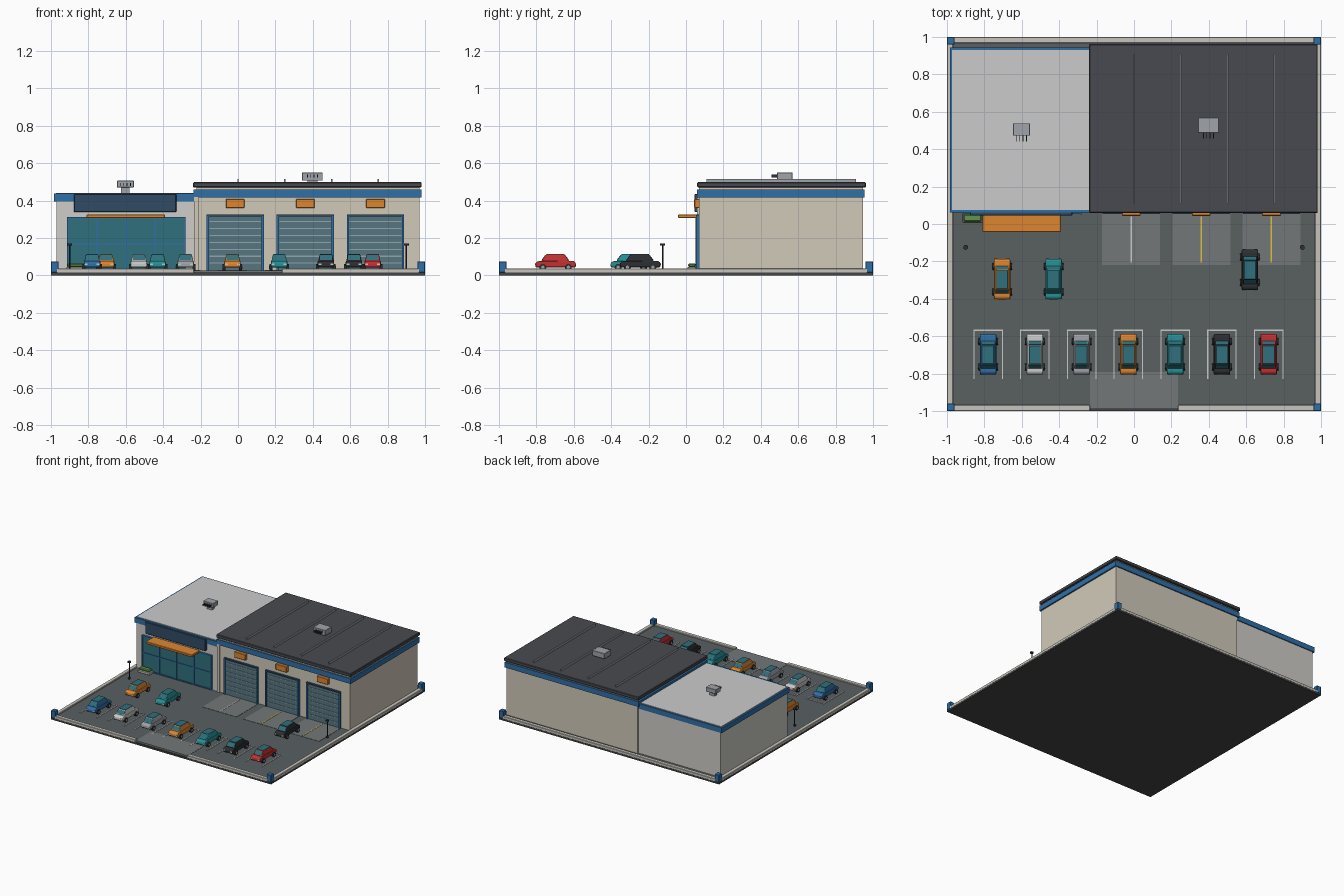
import bpy, bmesh, math

if "Cube" in bpy.data.objects:
    bpy.data.objects.remove(bpy.data.objects["Cube"])

COL = dict(asphalt=(.10, .115, .12), pad=(.17, .185, .19), slab=(.06, .06, .06), curb=(.58, .56, .51),
           blue=(.03, .16, .38), navy=(.03, .07, .13), wall=(.64, .59, .49), pale=(.62, .61, .58),
           roof=(.065, .068, .08), glass=(.03, .16, .20), door=(.09, .18, .22), slat=(.30, .38, .42),
           orange=(.72, .24, .03), green=(.12, .30, .07), yellow=(.75, .52, .06), white=(.75, .75, .72),
           silver=(.35, .37, .40), teal=(.02, .28, .30), black=(.025, .028, .033), red=(.55, .03, .03))
mats = {}


def paint(ob, c):
    if c not in mats:
        mats[c] = bpy.data.materials.new(c)
        mats[c].diffuse_color = (*COL[c], 1)
    ob.data.materials.append(mats[c])


def make(name, bm, c):
    bmesh.ops.recalc_face_normals(bm, faces=bm.faces)
    me = bpy.data.meshes.new(name)
    bm.to_mesh(me)
    bm.free()
    ob = bpy.data.objects.new(name, me)
    bpy.context.collection.objects.link(ob)
    paint(ob, c)
    return ob


def bevel(ob, w, n=1):
    m = ob.modifiers.new("bevel", 'BEVEL')
    m.width, m.segments = w, n
    return ob


def box(name, x0, x1, y0, y1, z0, z1, c, bev=0):
    bm = bmesh.new()
    bmesh.ops.create_cube(bm, size=1)
    for v in bm.verts:
        v.co = (x1 if v.co.x > 0 else x0, y1 if v.co.y > 0 else y0, z1 if v.co.z > 0 else z0)
    ob = make(name, bm, c)
    return bevel(ob, bev) if bev else ob


def cyl(name, loc, r, h, c, axis='Z', n=16):
    bm = bmesh.new()
    bmesh.ops.create_cone(bm, cap_ends=True, segments=n, radius1=r, radius2=r, depth=h)
    ob = make(name, bm, c)
    ob.location = loc
    if axis == 'X':
        ob.rotation_euler.y = math.pi / 2
    for p in ob.data.polygons:
        p.use_smooth = len(p.vertices) == 4
    return ob


def prism(name, pts, w0, w1, c):
    """Side profile (y, z, t) made solid across x; t blends half width w0 to w1."""
    bm = bmesh.new()
    sides = []
    for s in (-1, 1):
        sides.append([bm.verts.new((s * (w0 + (w1 - w0) * t), y, z)) for y, z, t in pts])
    bm.faces.new(sides[0])
    bm.faces.new(sides[1])
    for i in range(len(pts)):
        j = (i + 1) % len(pts)
        bm.faces.new((sides[0][i], sides[0][j], sides[1][j], sides[1][i]))
    return make(name, bm, c)


# ---- site: slab, asphalt, curbs, driveway, corner posts
box("base_slab", -1, 1, -1, 1, 0, .014, "slab")
box("asphalt", -.985, .985, -.985, .985, .014, .025, "asphalt")
for s in (-1, 1):
    box("side_curb", min(s, s * .968), max(s, s * .968), -.97, .97, .012, .036, "curb", .003)
    box("front_curb", min(s * .235, s * .97), max(s * .235, s * .97), -1, -.968, .012, .036, "curb", .003)
    for t in (-1, 1):
        box("corner_post", s * .98 - .02, s * .98 + .02, t * .98 - .02, t * .98 + .02, .014, .075, "blue", .003)
box("back_curb", -.97, .97, .968, 1, .012, .036, "curb", .003)
box("driveway", -.235, .235, -.99, -.79, .014, .027, "pad")

# ---- showroom
box("showroom_walls", -.97, -.22, .07, .935, .025, .42, "pale")
box("showroom_fascia", -.985, -.22, .062, .943, .395, .437, "blue")
box("showroom_roof", -.972, -.23, .075, .93, .43, .441, "white")
box("showroom_glass", -.91, -.285, .058, .075, .03, .31, "glass")
for i in range(5):
    x = -.91 + i * .15625
    box("glass_mullion", x - .004, x + .004, .052, .07, .03, .31, "blue")
for z in (.034, .17, .308):
    box("glass_rail", -.914, -.281, .053, .07, z - .004, z + .004, "blue")
box("sign_board", -.877, -.33, .046, .07, .338, .435, "navy", .003)
box("awning", -.81, -.39, -.042, .062, .306, .325, "orange", .003)
box("planter_box", -.917, -.81, .008, .056, .025, .045, "curb", .003)
box("planter_hedge", -.912, -.815, .012, .052, .045, .064, "green", .006)

# ---- workshop
box("workshop_walls", -.222, .97, .07, .945, .025, .472, "wall")
box("workshop_corner_pillar", -.235, -.212, .06, .085, .025, .42, "wall")
box("workshop_fascia", -.238, .982, .06, .955, .415, .458, "blue")
box("workshop_roof", -.24, .982, .06, .962, .470, .498, "roof", .004)
for x in (0, .25, .5, .75):
    box("roof_rib", x - .004, x + .004, .11, .91, .498, .514, "silver")

# ---- rooftop air units with front louvres
for x, y, z, w, d, h in ((-.602, .505, .441, .045, .033, .065), (.398, .528, .498, .055, .042, .052)):
    box("air_unit", x - w, x + w, y - d, y + d, z + h - .036 - (.008 if x > 0 else 0), z + h, "silver", .002)
    box("air_unit_foot", x - w * .5, x + w * .5, y - d * .5, y + d * .5, z, z + h - .03, "silver")
    for i in range(4):
        lx = x + (i - 1.5) * .018
        box("air_unit_louvre", lx - .002, lx + .002, y - d - .03, y - d, z + h - .027, z + h - .012, "black")

# ---- garage doors, lights above, pads in front
for x, line in ((-.015, "white"), (.36, "yellow"), (.735, "yellow")):
    box("door_panel", x - .142, x + .142, .062, .075, .026, .315, "door")
    for i in range(7):
        z = .065 + i * .037
        box("door_slat", x - .138, x + .138, .058, .065, z - .003, z + .003, "slat")
    for s in (-1, 1):
        box("door_post", x + s * .147 - .006, x + s * .147 + .006, .053, .075, .025, .318, "blue")
    box("door_header", x - .153, x + .153, .053, .075, .315, .325, "navy")
    box("door_sign", x - .05, x + .05, .044, .072, .36, .408, "orange", .003)
    box("bay_pad", x - .155, x + .155, -.22, .065, .02, .027, "pad")
    box("bay_line", x - .004, x + .004, -.205, .04, .025, .029, line)

# ---- lamp posts
for x in (-.9, .9):
    cyl("lamp_foot", (x, -.125, .03), .009, .012, "black")
    cyl("lamp_pole", (x, -.125, .092), .004, .135, "black", n=10)
    cyl("lamp_head", (x, -.125, .164), .013, .01, "black")


# ---- cars
def car(cx, cy, c):
    body = prism("car_body", [(-.108, .043, 0), (-.108, .066, 0), (-.095, .076, 0), (.095, .078, 0),
                              (.108, .068, 0), (.108, .043, 0)], .044, .044, c)
    cabin = prism("car_cabin", [(-.077, .076, 0), (-.05, .112, 1), (.047, .112, 1), (.073, .076, 0)],
                  .041, .033, c)
    parts = [bevel(body, .006, 2), bevel(cabin, .004, 2)]
    parts.append(box("car_roof_glass", -.031, .031, -.05, .047, .110, .1145, "glass", .001))
    for s, z0 in ((-1, -.0665), (1, .0625)):
        # sloped windscreens
        w = box("car_windscreen", -.032, .032, -.016, .016, -.0015, .0015, "glass")
        w.location = (0, z0, .094)
        w.rotation_euler.x = -s * math.radians(54)
        w.location.y -= s * .002
        parts.append(w)
        for t in (-1, 1):
            parts.append(cyl("car_wheel", (t * .044, s * .068, .043), .0185, .016, "black", 'X'))
            parts.append(cyl("car_hub", (t * .0525, s * .068, .043), .009, .002, "silver", 'X', 10))
            parts.append(box("car_lamp", t * .032 - .008, t * .032 + .008, s * .108 - .002, s * .108 + .002,
                             .055, .064, "white" if s < 0 else "red"))
    for p in parts:
        p.location.x += cx
        p.location.y += cy


row = ("blue", "white", "silver", "orange", "teal", "black", "red")
for i, c in enumerate(row):
    x = -.78 + i * .25
    car(x, -.697, c)
    # bay markings
    for s in (-1, 1):
        box("bay_marking", x + s * .076 - .003, x + s * .076 + .003, -.828, -.565, .024, .028, "white")
    box("bay_marking_end", x - .079, x + .079, -.571, -.565, .024, .028, "white")
for x, y, c in ((-.705, -.295, "orange"), (-.43, -.295, "teal"), (.62, -.245, "black")):
    car(x, y, c)

for m in bpy.data.materials:
    if m.users and not m.is_grease_pencil:
        m.use_nodes = True
        m.node_tree.nodes["Principled BSDF"].inputs["Base Color"].default_value = m.diffuse_color
